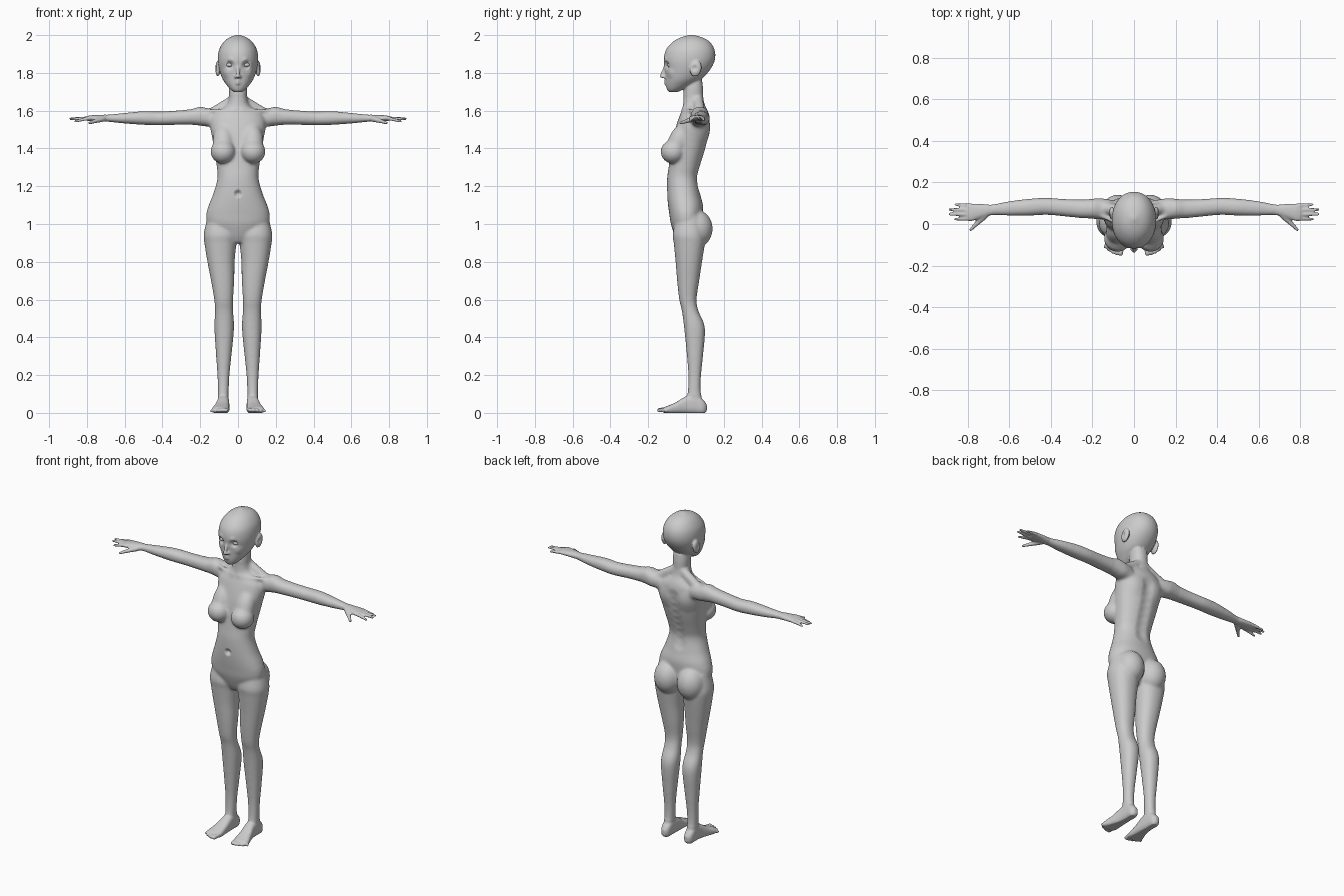
import bpy, bmesh, math
from mathutils import Vector, Matrix

cube = bpy.data.objects.get("Cube")
if cube:
    bpy.data.objects.remove(cube, do_unlink=True)

skin = bpy.data.materials.new("neutral grey")
skin.use_nodes = True
grey = (0.6, 0.6, 0.6, 1)
skin.diffuse_color = grey
skin.node_tree.nodes["Principled BSDF"].inputs["Base Color"].default_value = grey

bm = bmesh.new()


def spline(a, b, c, d, t):
    """Smooth value between b and c."""
    return b + 0.5 * t * (c - a + t * (2 * a - 5 * b + 4 * c - d + t * (3 * (b - c) + d - a)))


def loft(axis, rows, power=0.9, steps=5, sides=40):
    """Skin rounded sections given as (position, low, high, low, high) along an axis."""
    u, v = [i for i in range(3) if i != axis]
    sections = []
    for i in range(len(rows) - 1):
        near = [rows[max(i - 1, 0)], rows[i], rows[i + 1], rows[min(i + 2, len(rows) - 1)]]
        for s in range(steps):
            sections.append([spline(*vals, s / steps) for vals in zip(*near)])
    sections.append(rows[-1])
    rings = []
    for pos, u0, u1, v0, v1 in sections:
        ring = []
        for k in range(sides):
            ang = math.tau * k / sides
            c, s = math.cos(ang), math.sin(ang)
            co = Vector((0, 0, 0))
            co[axis] = pos
            co[u] = (u0 + u1) / 2 + (u1 - u0) / 2 * math.copysign(abs(c) ** power, c)
            co[v] = (v0 + v1) / 2 + (v1 - v0) / 2 * math.copysign(abs(s) ** power, s)
            ring.append(bm.verts.new(co))
        rings.append(ring)
    faces = [bm.faces.new(rings[0][::-1]), bm.faces.new(rings[-1])]
    for low, high in zip(rings, rings[1:]):
        for k in range(sides):
            n = (k + 1) % sides
            faces.append(bm.faces.new((low[k], low[n], high[n], high[k])))
    bmesh.ops.recalc_face_normals(bm, faces=faces)


def blob(centre, radii, tilt=0.0):
    """Ellipsoid, optionally tilted about the x axis."""
    m = Matrix.Translation(centre) @ Matrix.Rotation(tilt, 4, 'X') @ Matrix.Diagonal((*radii, 1))
    bmesh.ops.create_icosphere(bm, subdivisions=4, radius=1, matrix=m)


def rod(start, end, r0, r1, count=14):
    """Tapered round rod made of overlapping balls."""
    a, b = Vector(start), Vector(end)
    for i in range(count):
        t = i / (count - 1)
        r = r0 + (r1 - r0) * t
        bmesh.ops.create_icosphere(bm, subdivisions=2, radius=r,
                                   matrix=Matrix.Translation(a.lerp(b, t)))


# Torso and neck: height, half width, front, back
torso = [(.9, .03, -.04, .05), (.94, .1, -.06, .07), (1, .16, -.08, .085),
         (1.05, .168, -.088, .09), (1.1, .155, -.095, .09), (1.16, .131, -.1, .075),
         (1.24, .109, -.1, .062), (1.3, .112, -.092, .075), (1.38, .124, -.082, .1),
         (1.46, .138, -.068, .12), (1.52, .148, -.052, .128), (1.57, .14, -.035, .125),
         (1.6, .1, -.022, .115), (1.63, .06, -.016, .1), (1.67, .048, -.014, .092),
         (1.72, .048, -.01, .09), (1.76, .045, 0, .085)]
loft(2, [(z, -w, w, f, b) for z, w, f, b in torso])

# Head
head = [(1.698, .02, -.09, -.045), (1.71, .038, -.1, -.02), (1.735, .06, -.107, .03),
        (1.77, .083, -.109, .085), (1.82, .1, -.112, .13), (1.87, .107, -.118, .153),
        (1.92, .101, -.107, .152), (1.96, .079, -.075, .13), (1.985, .05, -.035, .093),
        (2.002, .008, .02, .036)]
loft(2, [(z, -w, w, f, b) for z, w, f, b in head], 0.95)

# Nose, lips and ear
rod((0, -.107, 1.84), (0, -.13, 1.782), .009, .01)
blob((.011, -.118, 1.779), (.009, .011, .008))
rod((0, -.108, 1.757), (.022, -.098, 1.753), .009, .004)
rod((0, -.107, 1.745), (.018, -.099, 1.749), .01, .005)
blob((.107, .052, 1.822), (.013, .03, .043), -0.25)

# Bust, collarbone, shoulder slope and buttock
blob((.079, -.068, 1.383), (.066, .066, .064))
blob((.077, -.04, 1.435), (.058, .055, .1), -0.35)
rod((.02, -.018, 1.603), (.15, .035, 1.6), .011, .012)
rod((.03, .065, 1.655), (.14, .075, 1.585), .028, .03)
blob((.078, .055, .975), (.082, .086, .1))

# Leg: height, inner, outer, front, back
loft(2, [(1.04, .03, .16, -.05, .08), (.95, .002, .181, -.07, .1), (.9, .008, .178, -.065, .1),
         (.8, .018, .162, -.055, .085), (.7, .02, .143, -.047, .07),
         (.6, .026, .126, -.036, .056), (.54, .026, .122, -.022, .066),
         (.45, .021, .125, -.01, .1), (.3, .035, .116, .005, .09),
         (.2, .045, .109, .012, .08), (.12, .049, .107, .01, .078), (.04, .052, .106, .0, .09)])

# Foot and toes
loft(1, [(.11, .065, .09, .01, .045), (.09, .052, .105, -.005, .07), (.05, .048, .108, -.005, .1),
         (0, .046, .112, -.005, .088), (-.05, .046, .125, -.005, .058),
         (-.09, .045, .138, -.005, .04), (-.117, .05, .138, 0, .03)], 0.75)
for i in range(5):
    x, r = .06 + .019 * i, .015 - .0012 * i
    rod((x - .002, -.1, r + .004), (x + .004, -.142 + .002 * i * i, r), r * .8, r * .85)

# Arm and palm: reach, front, back, bottom, top
loft(0, [(.1, .03, .115, 1.52, 1.6), (.16, .022, .125, 1.515, 1.612),
         (.2, .025, .122, 1.52, 1.622), (.25, .028, .118, 1.525, 1.608),
         (.33, .036, .12, 1.525, 1.6), (.42, .044, .126, 1.523, 1.595),
         (.5, .04, .122, 1.525, 1.597), (.6, .04, .11, 1.532, 1.588),
         (.68, .042, .095, 1.54, 1.58), (.73, .03, .096, 1.543, 1.578),
         (.78, .014, .099, 1.545, 1.575), (.805, .016, .096, 1.547, 1.57)])

# Fingers and thumb
for i, (reach, drop) in enumerate([(.86, .02), (.887, .008), (.888, .006), (.858, .014)]):
    y = .025 + .0215 * i
    rod((.79, y, 1.56), (reach, y + .002 * (i - 1), 1.564 - drop), .0105, .0075, 20)
rod((.715, .042, 1.556), (.755, .004, 1.545), .016, .012)
rod((.755, .004, 1.545), (.787, -.028, 1.535), .012, .008)

# Fuse both halves into one skin
mesh = bpy.data.meshes.new("body")
bm.to_mesh(mesh)
bm.free()
body = bpy.data.objects.new("body", mesh)
bpy.context.collection.objects.link(body)
mirror = body.modifiers.new("mirror", 'MIRROR')
mirror.use_mirror_merge = False
fuse = body.modifiers.new("fuse", 'REMESH')
fuse.mode = 'VOXEL'
fuse.voxel_size = 0.005
graph = bpy.context.evaluated_depsgraph_get()
fused = bpy.data.meshes.new_from_object(body.evaluated_get(graph))
body.modifiers.clear()
body.data = fused

# Soften the trunk and limbs more than the head, hands and feet
bm = bmesh.new()
bm.from_mesh(fused)


def soften(rule, times):
    verts = [v for v in bm.verts if rule(v.co)]
    for _ in range(times):
        bmesh.ops.smooth_vert(bm, verts=verts, factor=0.5, use_axis_x=True,
                              use_axis_y=True, use_axis_z=True)


def push(centre, radius, move):
    """Raise or sink the skin around a point, on both sides."""
    for side in (1, -1) if centre[0] else (1,):
        c = Vector((centre[0] * side, *centre[1:]))
        for v in bm.verts:
            d = (v.co - c).length / radius
            if d < 1:
                v.co += Vector((move[0] * side, *move[1:])) * (1 - d * d) ** 2


soften(lambda p: True, 3)
soften(lambda p: .1 < p.z < 1.68 and abs(p.x) < .7, 12)
soften(lambda p: 1.42 < p.z < 1.68 and abs(p.x) < .25, 15)

# Eye sockets, brows, cheeks, ear hollows
push((.043, -.105, 1.842), .03, (0, .016, 0))
push((.04, -.108, 1.868), .025, (0, -.004, 0))
push((.06, -.08, 1.8), .035, (.003, -.004, 0))
push((.122, .045, 1.825), .022, (-.008, 0, 0))
# Navel, spine groove and shoulder blades
push((0, -.1, 1.16), .025, (0, .016, 0))
for i in range(8):
    push((0, .06 + .009 * i, 1.2 + .045 * i), .05, (0, -.007, 0))
push((.085, .11, 1.49), .08, (0, .008, 0))

for v in bm.verts:
    v.co.z = max(v.co.z, 0)
bm.to_mesh(fused)
bm.free()

# Eyes
eye_mesh = bpy.data.meshes.new("eyes")
bm = bmesh.new()
for side in (1, -1):
    blob((.043 * side, -.083, 1.842), (.02, .0165, .012))
bm.to_mesh(eye_mesh)
bm.free()
eyes = bpy.data.objects.new("eyes", eye_mesh)
bpy.context.collection.objects.link(eyes)

for obj in (body, eyes):
    obj.data.materials.clear()
    obj.data.materials.append(skin)
    obj.data.shade_smooth()
